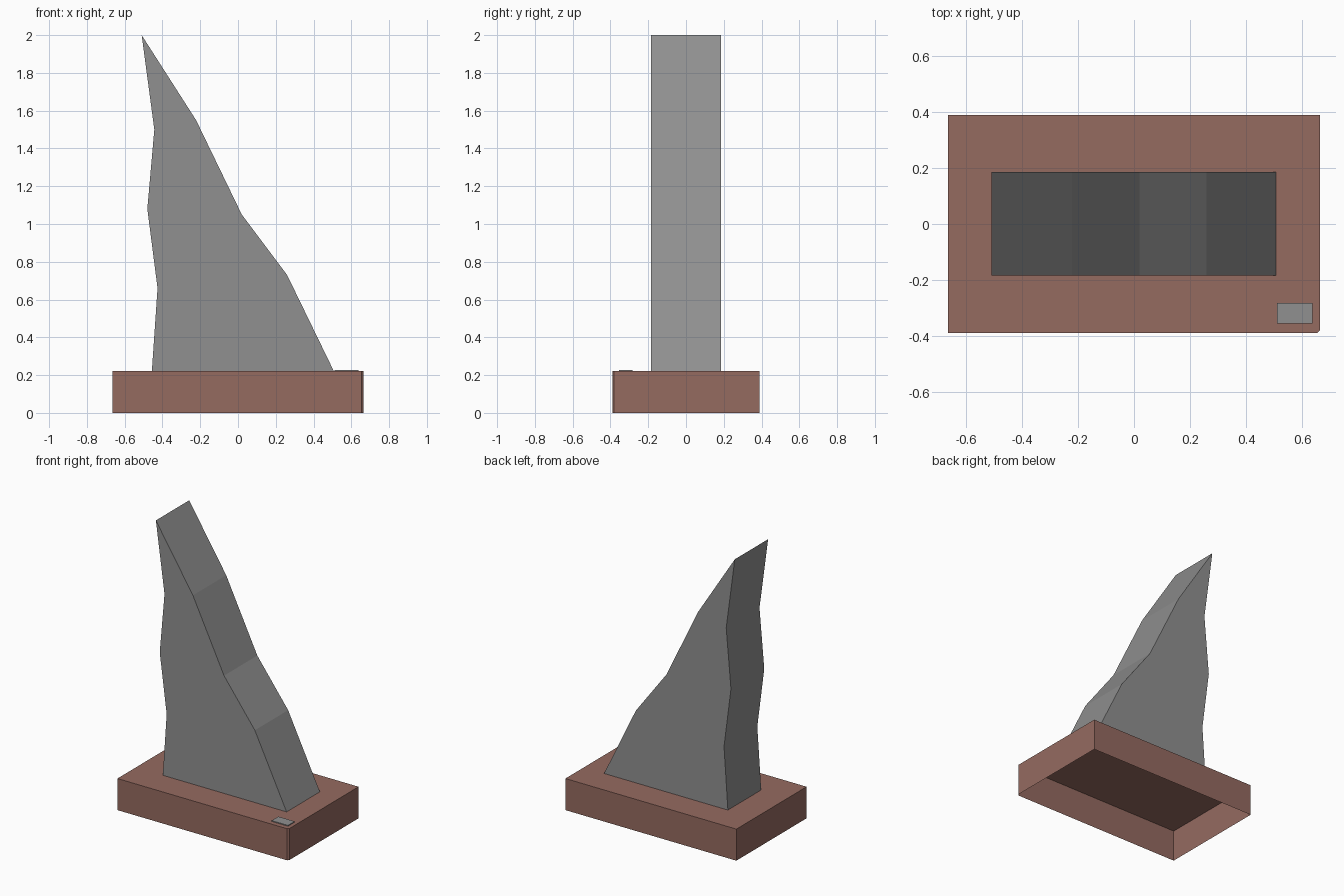
import bpy, bmesh

if "Cube" in bpy.data.objects:
    bpy.data.objects.remove(bpy.data.objects["Cube"])


def material(name, rgb):
    m = bpy.data.materials.new(name)
    m.diffuse_color = (*rgb, 1)
    m.use_nodes = True
    m.node_tree.nodes["Principled BSDF"].inputs["Base Color"].default_value = m.diffuse_color
    return m


def prism(name, outline, direction, mat, open_start=False):
    """Extrude a planar outline along a direction, optionally without its first cap."""
    bm = bmesh.new()
    cap = bm.faces.new([bm.verts.new(p) for p in outline])
    new = bmesh.ops.extrude_face_region(bm, geom=[cap], use_keep_orig=True)["geom"]
    bmesh.ops.translate(bm, vec=direction,
                        verts=[v for v in new if isinstance(v, bmesh.types.BMVert)])
    bmesh.ops.recalc_face_normals(bm, faces=bm.faces)
    if open_start:
        bmesh.ops.delete(bm, geom=[cap], context='FACES_ONLY')
    mesh = bpy.data.meshes.new(name)
    bm.to_mesh(mesh)
    bm.free()
    mesh.materials.append(mat)
    ob = bpy.data.objects.new(name, mesh)
    bpy.context.collection.objects.link(ob)
    return ob


stone = material("grey stone", (0.28, 0.28, 0.28))
clay = material("reddish brown", (0.30, 0.145, 0.118))

TOP = 0.222

# Hollow plinth, open underneath, with one nicked front corner
plinth = [(-0.665, -0.39), (0.655, -0.39), (0.665, -0.38), (0.665, 0.39), (-0.665, 0.39)]
prism("plinth", [(x, y, 0) for x, y in plinth], (0, 0, TOP), clay, open_start=True)

# Jagged fin, one side profile extruded through its thickness
fin = [(-0.456, TOP), (-0.426, 0.66), (-0.48, 1.08), (-0.443, 1.5), (-0.51, 2.0),
       (-0.222, 1.55), (0.02, 1.05), (0.26, 0.73), (0.507, TOP)]
prism("fin", [(x, -0.184, z) for x, z in fin], (0, 0.37, 0), stone)

# Small plaque on the plinth
plaque = [(0.511, -0.356), (0.638, -0.356), (0.638, -0.282), (0.511, -0.282)]
prism("plaque", [(x, y, TOP) for x, y in plaque], (0, 0, 0.006), stone)
